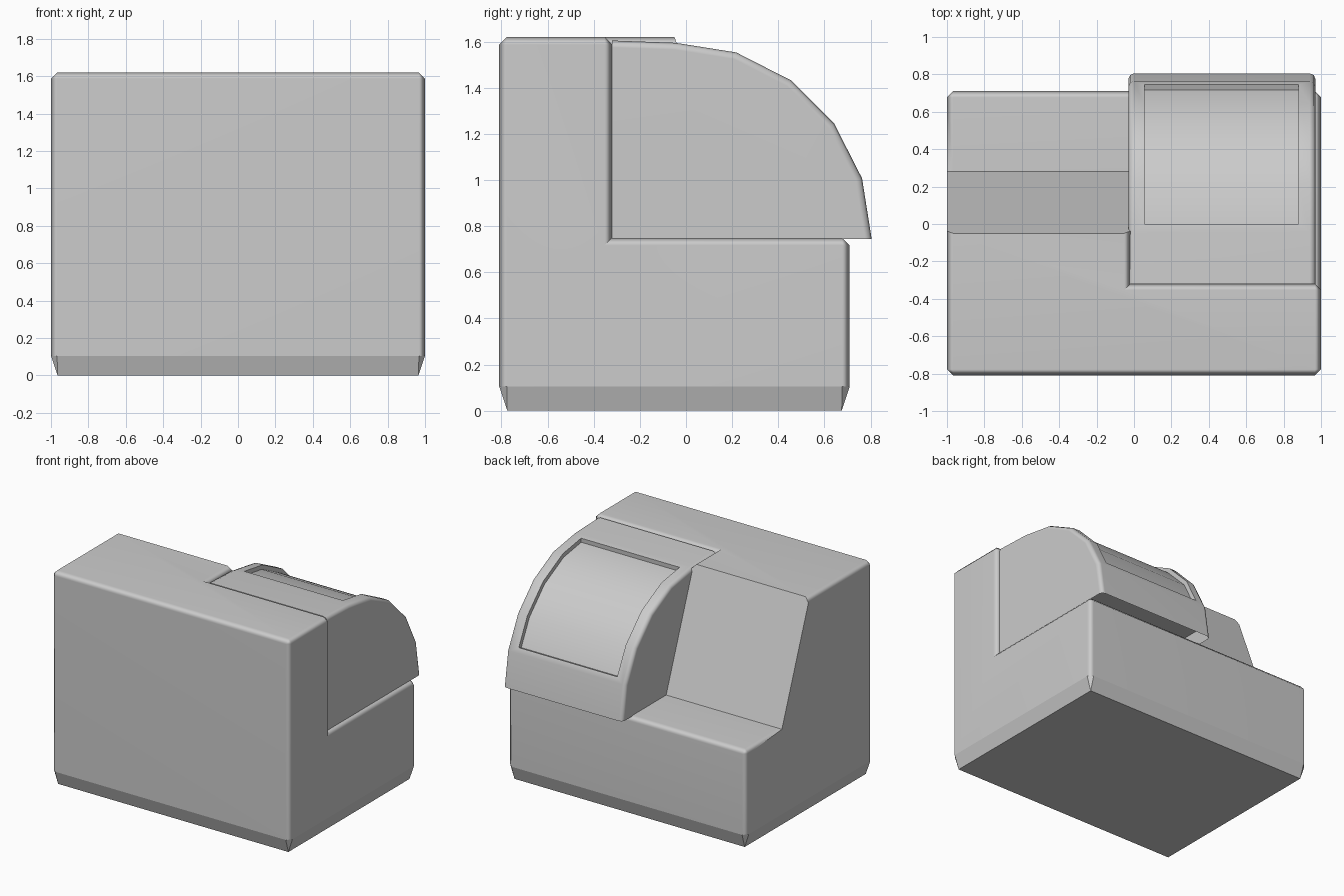
import bpy
import bmesh
from math import cos, sin, radians

if "Cube" in bpy.data.objects:
    bpy.data.objects.remove(bpy.data.objects["Cube"], do_unlink=True)

grey = bpy.data.materials.new("plain grey")
grey.use_nodes = True
grey.diffuse_color = (0.6, 0.6, 0.6, 1)
grey.node_tree.nodes["Principled BSDF"].inputs["Base Color"].default_value = (0.6, 0.6, 0.6, 1)

BEVEL = 0.033
BASE_TOP = 0.105
SHELF = 0.75
ROOF = 1.62


def finish(bm, name):
    bmesh.ops.recalc_face_normals(bm, faces=bm.faces)
    mesh = bpy.data.meshes.new(name)
    bm.to_mesh(mesh)
    bm.free()
    mesh.materials.append(grey)
    obj = bpy.data.objects.new(name, mesh)
    bpy.context.collection.objects.link(obj)
    return obj


def select_only(obj):
    bpy.ops.object.select_all(action='DESELECT')
    obj.select_set(True)
    bpy.context.view_layer.objects.active = obj


def smooth(obj, angle):
    select_only(obj)
    bpy.ops.object.shade_smooth_by_angle(angle=radians(angle))
    obj.modifiers.new("weighted", 'WEIGHTED_NORMAL').keep_sharp = True


def ring(bm, profile, x):
    return [bm.verts.new((x, y, z)) for y, z in profile]


def bridge(bm, a, b):
    for i in range(len(a)):
        j = (i + 1) % len(a)
        bm.faces.new((a[i], a[j], b[j], b[i]))


def prism(profile, x0, x1):
    bm = bmesh.new()
    a, b = ring(bm, profile, x0), ring(bm, profile, x1)
    bridge(bm, a, b)
    bm.faces.new(a)
    bm.faces.new(b)
    bmesh.ops.recalc_face_normals(bm, faces=bm.faces)
    return bm


def arc(angle, radius):
    # Point on the faceted quarter round, five flats of 18 degrees
    r = radius * cos(radians(9)) / cos(radians(angle % 18 - 9))
    return (-0.045 + r * cos(radians(angle)), SHELF - 0.005 + r * sin(radians(angle)))


# Body: sloped half on the right, notched half on the left
points = [(-0.81, BASE_TOP), (0.71, BASE_TOP), (0.71, SHELF), (0.28, SHELF),
          (-0.05, ROOF), (-0.32, ROOF), (-0.81, ROOF), (-0.32, SHELF)]
slope_ids, notch_ids = [0, 1, 2, 3, 4, 5, 6], [0, 1, 2, 3, 7, 5, 6]
bm = bmesh.new()
right, middle, left = (ring(bm, points, x) for x in (-1, -0.02, 1))
for ids, a, b in ((slope_ids, right, middle), (notch_ids, middle, left)):
    bridge(bm, [a[i] for i in ids], [b[i] for i in ids])
bm.faces.new([right[i] for i in slope_ids])
bm.faces.new([left[i] for i in notch_ids])
bm.faces.new([middle[i] for i in (3, 4, 5, 7)])
bmesh.ops.delete(bm, geom=[v for v in bm.verts if not v.link_faces], context='VERTS')
bmesh.ops.recalc_face_normals(bm, faces=bm.faces)
bmesh.ops.dissolve_limit(bm, angle_limit=radians(2), verts=bm.verts, edges=bm.edges)


def rounded(edge):
    p, q = (v.co for v in edge.verts)
    along = sum(abs(c) > 0.001 for c in q - p)
    at_base = max(p.z, q.z) < BASE_TOP + 0.001
    return (along == 1 and not at_base and edge.is_convex
            and edge.calc_face_angle() > radians(80))


bmesh.ops.bevel(bm, geom=[e for e in bm.edges if rounded(e)], offset=BEVEL,
                segments=1, affect='EDGES', clamp_overlap=True)
rim = [v.co.copy() for v in bm.verts if v.co.z < BASE_TOP + 0.001]
smooth(finish(bm, "body"), 50)

# Base: tapers from the chamfered outline to a square-cornered foot
bm = bmesh.new()
for co in rim:
    bm.verts.new(co)
for x in (-0.965, 0.965):
    for y in (-0.775, 0.675):
        bm.verts.new((x, y, 0))
bmesh.ops.convex_hull(bm, input=bm.verts)
bmesh.ops.dissolve_limit(bm, angle_limit=radians(1), verts=bm.verts, edges=bm.edges)
finish(bm, "tapered_base")

# Hood: quarter-round cover with softened sides and a hollow underside
profile = [arc(a, 0.85) for a in range(0, 91, 18)]
profile += [(-0.32, profile[-1][1] + 0.01), (-0.32, profile[0][1])]
bm = prism(profile, -0.03, 0.97)
side_edges = [e for e in bm.edges
              if abs(e.verts[0].co.x - e.verts[1].co.x) < 0.001
              and max(v.co.z for v in e.verts) > SHELF
              and max(v.co.y for v in e.verts) > -0.3]
bmesh.ops.bevel(bm, geom=side_edges, offset=0.03, segments=2, profile=0.5, affect='EDGES')
bm.normal_update()
under = [f for f in bm.faces if f.normal.z < -0.9]
bmesh.ops.inset_region(bm, faces=under, thickness=0.025)
bmesh.ops.translate(bm, verts=list({v for f in under for v in f.verts}), vec=(0, -0.01, 0.1))
hood = finish(bm, "hood")

# Shallow window recess following the curve
angles = (20.7, 36, 54, 72, 87)
cut = [arc(a, 0.818) for a in angles] + [arc(a, 0.95) for a in reversed(angles)]
cutter = finish(prism(cut, 0.055, 0.88), "window_cutter")
cutter.hide_render = True
select_only(hood)
boolean = hood.modifiers.new("window", 'BOOLEAN')
boolean.operation = 'DIFFERENCE'
boolean.solver = 'EXACT'
boolean.object = cutter
bpy.ops.object.modifier_apply(modifier="window")
bpy.data.objects.remove(cutter, do_unlink=True)
smooth(hood, 50)
